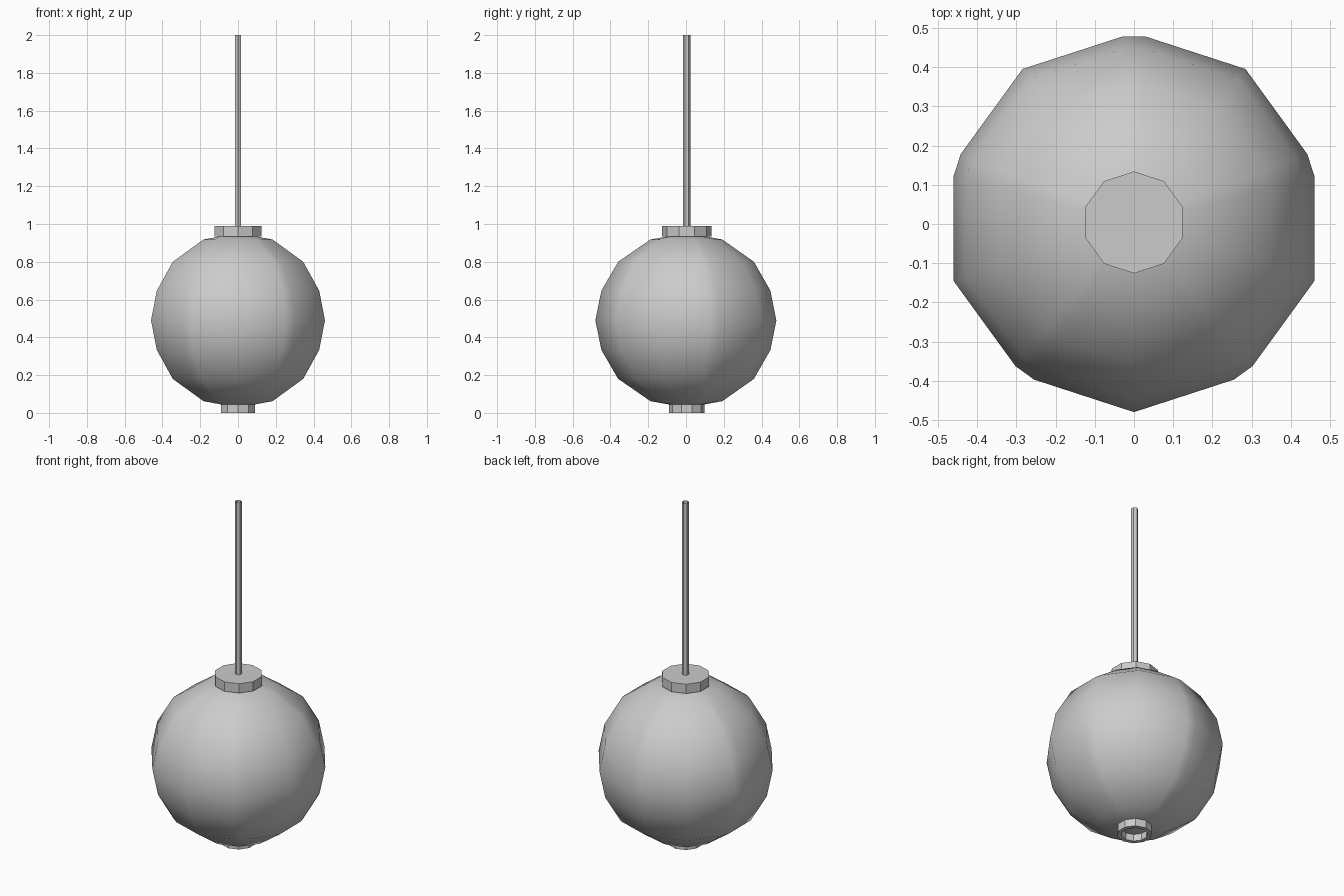
import bpy, bmesh
from math import sin, cos, radians, pi

if "Cube" in bpy.data.objects:
    bpy.data.objects.remove(bpy.data.objects["Cube"], do_unlink=True)

grey = bpy.data.materials.new("light_grey")
grey.use_nodes = True
colour = (0.6, 0.6, 0.6, 1)
grey.diffuse_color = colour
grey.node_tree.nodes["Principled BSDF"].inputs["Base Color"].default_value = colour

CENTRE_Y = 0.004


def lathe(name, profile, angles, smooth=False, closed=False):
    """Sweep (radius, z) points around the axis; rings of no radius become poles."""
    bm = bmesh.new()
    rings = []
    for r, z in profile:
        if r == 0:
            rings.append([bm.verts.new((0, CENTRE_Y, z))] * len(angles))
        else:
            rings.append([bm.verts.new((r * s * cos(a), CENTRE_Y + r * s * sin(a), z))
                          for a, s in angles])
    pairs = list(zip(rings, rings[1:]))
    if closed:
        pairs.append((rings[-1], rings[0]))
    for low, high in pairs:
        for i in range(len(angles)):
            j = (i + 1) % len(angles)
            corners = list(dict.fromkeys((low[i], low[j], high[j], high[i])))
            bm.faces.new(corners).smooth = smooth
    bmesh.ops.recalc_face_normals(bm, faces=bm.faces)
    mesh = bpy.data.meshes.new(name)
    bm.to_mesh(mesh)
    bm.free()
    mesh.materials.append(grey)
    obj = bpy.data.objects.new(name, mesh)
    bpy.context.collection.objects.link(obj)
    return obj


def polygon(n):
    return [(pi / 2 + 2 * pi * i / n, 1) for i in range(n)]


# Globe: ten meridians, every second one trimmed into a narrow seam strip
seams = []
for k in range(5):
    a = pi / 2 + radians(72) * k
    seams += [(a - 0.062, 0.982), (a + 0.062, 0.982), (a + radians(36), 1)]
half = [(0.484, 0), (0.452, 0.157), (0.363, 0.31), (0.192, 0.428), (0, 0.462)]
globe = [(r, 0.49 - z) for r, z in reversed(half)] + [(r, 0.49 + z) for r, z in half[1:]]
lathe("globe", globe, seams, smooth=True)

# Top collar and hollow bottom ring
lathe("top_collar", [(0, 0.935), (0.13, 0.935), (0.13, 0.99), (0, 0.99)], polygon(10))
lathe("bottom_ring", [(0.094, 0.05), (0.094, 0), (0.07, 0), (0.07, 0.05)],
      polygon(10), closed=True)

# Open hanging rod
lathe("hanging_rod", [(0.019, 0.98), (0.019, 2)], polygon(6))
